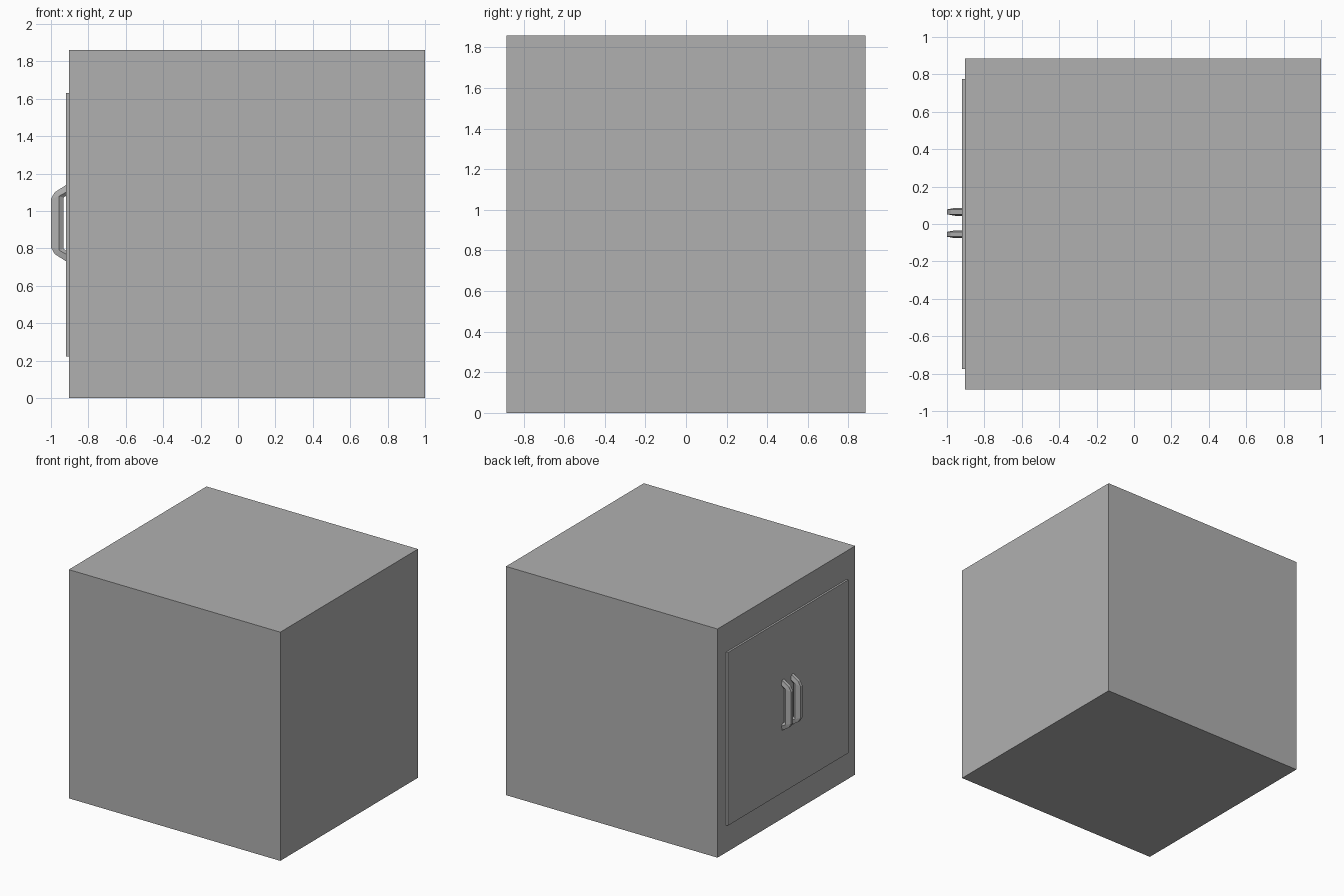
import bpy, bmesh

if "Cube" in bpy.data.objects:
    bpy.data.objects.remove(bpy.data.objects["Cube"])

# Dark grey finish shared by all parts
grey = bpy.data.materials.new("dark_grey")
grey.diffuse_color = (0.434, 0.434, 0.434, 1)
grey.use_nodes = True
grey.node_tree.nodes["Principled BSDF"].inputs["Base Color"].default_value = grey.diffuse_color

def make_object(name, bm):
    bmesh.ops.recalc_face_normals(bm, faces=bm.faces)
    mesh = bpy.data.meshes.new(name)
    bm.to_mesh(mesh)
    bm.free()
    mesh.materials.append(grey)
    ob = bpy.data.objects.new(name, mesh)
    bpy.context.collection.objects.link(ob)
    return ob

def box(name, lo, hi):
    bm = bmesh.new()
    bmesh.ops.create_cube(bm, size=1)
    for v in bm.verts:
        v.co = [lo[i] + (v.co[i] + 0.5) * (hi[i] - lo[i]) for i in range(3)]
    return make_object(name, bm)

# Cabinet body and raised door panel on the -x side
box("cabinet_body", (-0.903, -0.885, 0), (1.0, 0.885, 1.86))
box("door_panel", (-0.919, -0.775, 0.222), (-0.89, 0.775, 1.63))

# Handle: matching stations along outer, middle and inner edges (x, height from centre)
MID_Z = 0.935
OUTER = [(-0.91, 0.21), (-0.98, 0.165), (-1.0, 0.13)]
MIDDLE = [(-0.91, 0.171), (-0.945, 0.151), (-0.957, 0.144)]
INNER = [(-0.91, 0.153), (-0.926, 0.142), (-0.934, 0.137)]

def full(path):
    return path + [(x, -z) for x, z in reversed(path)]

def handle(name, y):
    bm = bmesh.new()
    rings = []
    for o, m, i in zip(full(OUTER), full(MIDDLE), full(INNER)):
        section = [(o, -0.013), (o, 0.013), (m, 0.021), (i, 0.007), (i, -0.007), (m, -0.021)]
        rings.append([bm.verts.new((p[0], y + dy, MID_Z + p[1])) for p, dy in section])
    for a, b in zip(rings, rings[1:]):
        for k in range(6):
            n = (k + 1) % 6
            bm.faces.new((a[k], a[n], b[n], b[k]))
    bm.faces.new(rings[0])
    bm.faces.new(rings[-1])
    make_object(name, bm)

handle("handle_left", 0.065)
handle("handle_right", -0.055)
